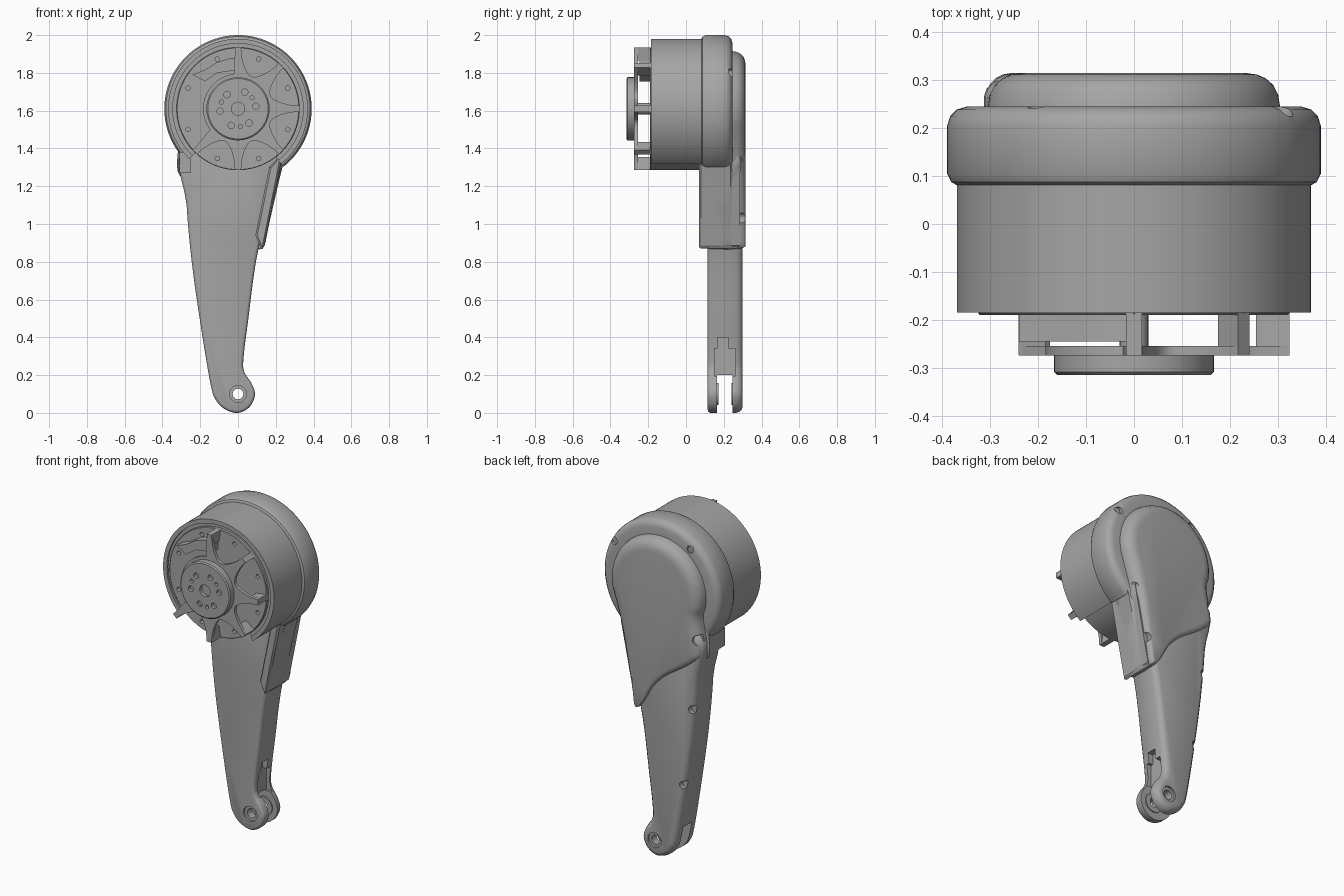
import bpy, bmesh, math
from mathutils import Vector

cube = bpy.data.objects.get("Cube")
if cube:
    bpy.data.objects.remove(cube, do_unlink=True)

CZ = 1.61  # height of the drive axis

grey = bpy.data.materials.new("satin_grey")
grey.use_nodes = True
COLOUR = (0.38, 0.38, 0.38, 1)
grey.diffuse_color = COLOUR
grey.node_tree.nodes["Principled BSDF"].inputs["Base Color"].default_value = COLOUR


def finish(name, bm, angle=35):
    bmesh.ops.remove_doubles(bm, verts=bm.verts, dist=0.0002)
    bmesh.ops.recalc_face_normals(bm, faces=bm.faces)
    mesh = bpy.data.meshes.new(name)
    bm.to_mesh(mesh)
    bm.free()
    mesh.materials.append(grey)
    obj = bpy.data.objects.new(name, mesh)
    bpy.context.collection.objects.link(obj)
    smooth(obj, angle)
    return obj


def smooth(obj, angle=35):
    for p in obj.data.polygons:
        p.use_smooth = True
    obj.data.set_sharp_from_angle(angle=math.radians(angle))


def spline(points, steps=5):
    """Closed smooth curve through the points."""
    p = [Vector(q) for q in points]
    n, out = len(p), []
    for i in range(n):
        a, b, c, d = (p[(i + k) % n] for k in (-1, 0, 1, 2))
        for s in range(steps):
            t = s / steps
            out.append(0.5 * (2 * b + (c - a) * t + (2 * a - 5 * b + 4 * c - d) * t * t
                              + (3 * b - a - 3 * c + d) * t ** 3))
    return out


def loft(name, outline, layers, weight=lambda p: 1):
    """Stack an x-z outline along y; each layer is (y, inset)."""
    pts = [Vector(p) for p in outline]
    n = len(pts)
    area = sum(pts[i].x * pts[(i + 1) % n].y - pts[(i + 1) % n].x * pts[i].y for i in range(n))
    if area < 0:
        pts.reverse()
    inward = []
    for i in range(n):
        t = (pts[(i + 1) % n] - pts[i - 1]).normalized()
        inward.append(Vector((-t.y, t.x)) * weight(pts[i]))
    bm = bmesh.new()
    rings = []
    for y, inset in layers:
        rings.append([bm.verts.new((q.x, y, q.y))
                      for q in (p + d * inset for p, d in zip(pts, inward))])
    for lo, hi in zip(rings, rings[1:]):
        for i in range(n):
            bm.faces.new((lo[i], lo[(i + 1) % n], hi[(i + 1) % n], hi[i]))
    bm.faces.new(rings[0])
    bm.faces.new(rings[-1])
    return finish(name, bm)


def sweep(name, section, a0=0, a1=360, n=96, cx=0, cz=CZ):
    """Turn a closed (radius, y) section about a y-parallel axis."""
    bm = bmesh.new()
    full = a1 - a0 == 360
    rings = []
    for i in range(n if full else n + 1):
        a = math.radians(a0 + (a1 - a0) * i / n)
        rings.append([bm.verts.new((cx + r * math.cos(a), y, cz + r * math.sin(a)))
                      for r, y in section])
    m = len(section)
    for i in range(n):
        u, v = rings[i], rings[(i + 1) % len(rings)]
        for k in range(m):
            bm.faces.new((u[k], u[(k + 1) % m], v[(k + 1) % m], v[k]))
    if not full:
        bm.faces.new(rings[0])
        bm.faces.new(rings[-1])
    bmesh.ops.dissolve_degenerate(bm, edges=bm.edges, dist=0.0001)
    return finish(name, bm)


def rod(name, x, z, r, y0, y1, n=24):
    ring = [(x + r * math.cos(math.tau * i / n), z + r * math.sin(math.tau * i / n)) for i in range(n)]
    return loft(name, ring, [(y0, 0), (y1, 0)])


def box(name, x0, x1, y0, y1, z0, z1):
    return loft(name, [(x0, z0), (x1, z0), (x1, z1), (x0, z1)], [(y0, 0), (y1, 0)])


def cut(obj, cutters):
    for c in cutters:
        m = obj.modifiers.new("cut", 'BOOLEAN')
        m.operation, m.solver, m.object = 'DIFFERENCE', 'EXACT', c
    bpy.context.view_layer.update()
    graph = bpy.context.evaluated_depsgraph_get()
    mesh = bpy.data.meshes.new_from_object(obj.evaluated_get(graph))
    obj.modifiers.clear()
    obj.data = mesh
    smooth(obj)
    for c in cutters:
        bpy.data.objects.remove(c, do_unlink=True)


def polar(r, deg):
    a = math.radians(deg)
    return r * math.cos(a), CZ + r * math.sin(a)


# Motor core with a ring of bolt holes, and the open shell around it
core = sweep("motor_core", [(0, -0.19), (0.322, -0.19), (0.325, -0.187), (0.325, 0.24), (0, 0.24)])
cut(core, [rod("bolt_hole", *polar(0.285, 22.5 + 45 * i), 0.012, -0.25, -0.15, 12) for i in range(8)])
sweep("motor_shell", [(0.345, -0.185), (0.37, -0.185), (0.37, 0.09), (0.3, 0.09),
                      (0.3, -0.172), (0.345, -0.172)], -52, 226)

# Rounded back cap
cap = sweep("back_cap", [(0.28, 0.08), (0.368, 0.08), (0.382, 0.088), (0.39, 0.105), (0.39, 0.205),
                         (0.384, 0.225), (0.37, 0.239), (0.35, 0.245), (0.28, 0.245)], -52, 226)
cut(cap, [rod("notch", x, z, 0.022, 0.225, 0.4, 16) for x, z in ((-0.2, 1.885), (0.31, 1.8))])

# Raised teardrop cover with an S-shaped lower edge
tear = [polar(0.305, a) for a in range(-20, 201, 10)]
tear += [(-0.3, 1.42), (-0.31, 1.36), (-0.31, 1.28), (-0.27, 1.23), (-0.18, 1.165), (-0.08, 1.1),
         (0, 1.02), (0.06, 0.92), (0.105, 0.872), (0.137, 0.885), (0.16, 1.0), (0.23, 1.32)]
cover = loft("back_cover", spline(tear, 3),
             [(0.125, 0), (0.235, -0.012), (0.245, 0), (0.27, 0.004), (0.29, 0.014),
              (0.304, 0.03), (0.312, 0.048), (0.315, 0.07)],
             lambda p: 1 if p.y > 1.45 else max(0.2, 0.2 + 0.8 * (p.y - 0.85) / 0.6))
cut(cover, [rod("notch", x, z, 0.03, 0.265, 0.4, 16)
            for x, z in ((-0.29, 1.38), (0.245, 1.33), (0.17, 1.03))])

# Side skirt and tab that wrap the cover over the arm
loft("side_skirt", [(0.235, 1.36), (0.14, 0.885), (0.122, 0.87), (0.092, 0.94), (0.165, 1.3)],
     [(0.07, 0.01), (0.08, 0), (0.285, 0)])
box("side_tab", -0.31, -0.25, 0.07, 0.24, 1.27, 1.38)

# Tapered arm ending in a fork
edge = [(0.21, 1.4), (0.16, 1.1), (0.095, 0.8), (0.055, 0.5), (0.03, 0.3), (0.032, 0.22),
        (0.07, 0.16), (0.09, 0.1), (0.07, 0.042), (0.03, 0.009), (-0.015, 0), (-0.07, 0.02),
        (-0.115, 0.065), (-0.145, 0.15), (-0.2, 0.48), (-0.245, 0.8), (-0.272, 1.1), (-0.28, 1.4)]
arm = loft("arm", spline(edge),
           [(0.115, 0.015), (0.118, 0.007), (0.128, 0), (0.265, 0), (0.283, 0.006),
            (0.295, 0.018), (0.3, 0.032)])
tools = [box("slot", -0.5, 0.5, 0.165, 0.247, -0.1, 0.2),
         box("pocket", 0.005, 0.5, 0.15, 0.262, 0.195, 0.34),
         box("pocket_top", 0.005, 0.5, 0.167, 0.226, 0.33, 0.4),
         rod("bore", 0, 0.1, 0.028, 0, 0.5, 32),
         rod("front_sink", 0, 0.1, 0.045, 0, 0.128, 32),
         rod("back_sink", 0, 0.1, 0.045, 0.288, 0.5, 32)]
tools += [rod("notch", x, z, 0.024, 0.268, 0.5, 16) for x, z in ((-0.25, 0.95), (-0.19, 0.48))]
cut(arm, tools)

# Bearing rings on the inside of each fork prong
for side, y0, y1 in (("front", 0.16, 0.172), ("back", 0.24, 0.252)):
    sweep(side + "_bearing", [(0.028, y0), (0.058, y0), (0.058, y1), (0.028, y1)], n=32, cz=0.1)

# Output star: six arms with scallops between, round on the remaining side
star = []
for k in range(5):
    mid = -112.5 + 45 * k
    for i in range(17):
        t = -math.cos(math.pi * i / 16)
        star.append(polar(0.325 - 0.14 * math.sqrt(max(0, 1 - t * t)), mid + 19.5 * t))
star += [polar(0.325, 92.5)] + [polar(0.185, a) for a in range(97, 220, 6)] + [polar(0.325, 222.5)]
loft("output_star", star, [(-0.275, 0), (-0.255, 0)])
for k in range(6):
    mid = -135 + 45 * k
    post = [polar(0.255, mid - 1.5), polar(0.325, mid - 3), polar(0.325, mid + 3), polar(0.255, mid + 1.5)]
    loft("star_post", post, [(-0.274, 0), (-0.18, 0)])
rod("output_shaft", 0, CZ, 0.03, -0.26, -0.18)

# Cable guard on the upper corner of the motor face
loft("cable_guard", [(0, 1.815), (-0.11, 1.8), (-0.175, 1.755), (-0.24, 1.79), polar(0.27, 130),
                     polar(0.27, 115), polar(0.27, 102), (0, 1.88)], [(-0.245, 0), (-0.18, 0)])

# Output hub with its bolt circle
hub = sweep("output_hub", [(0, -0.315), (0.16, -0.315), (0.167, -0.309), (0.167, -0.272), (0, -0.272)])
holes = [rod("centre_hole", 0, CZ, 0.035, -0.4, -0.295)]
holes += [rod("bolt_hole", *polar(0.095, 8 + a), 0.017, -0.4, -0.295, 16) for a in range(0, 360, 60)]
holes += [rod("pin_hole", *polar(0.095, a), 0.011, -0.4, -0.295, 12) for a in (38, 158, 278)]
cut(hub, holes)
